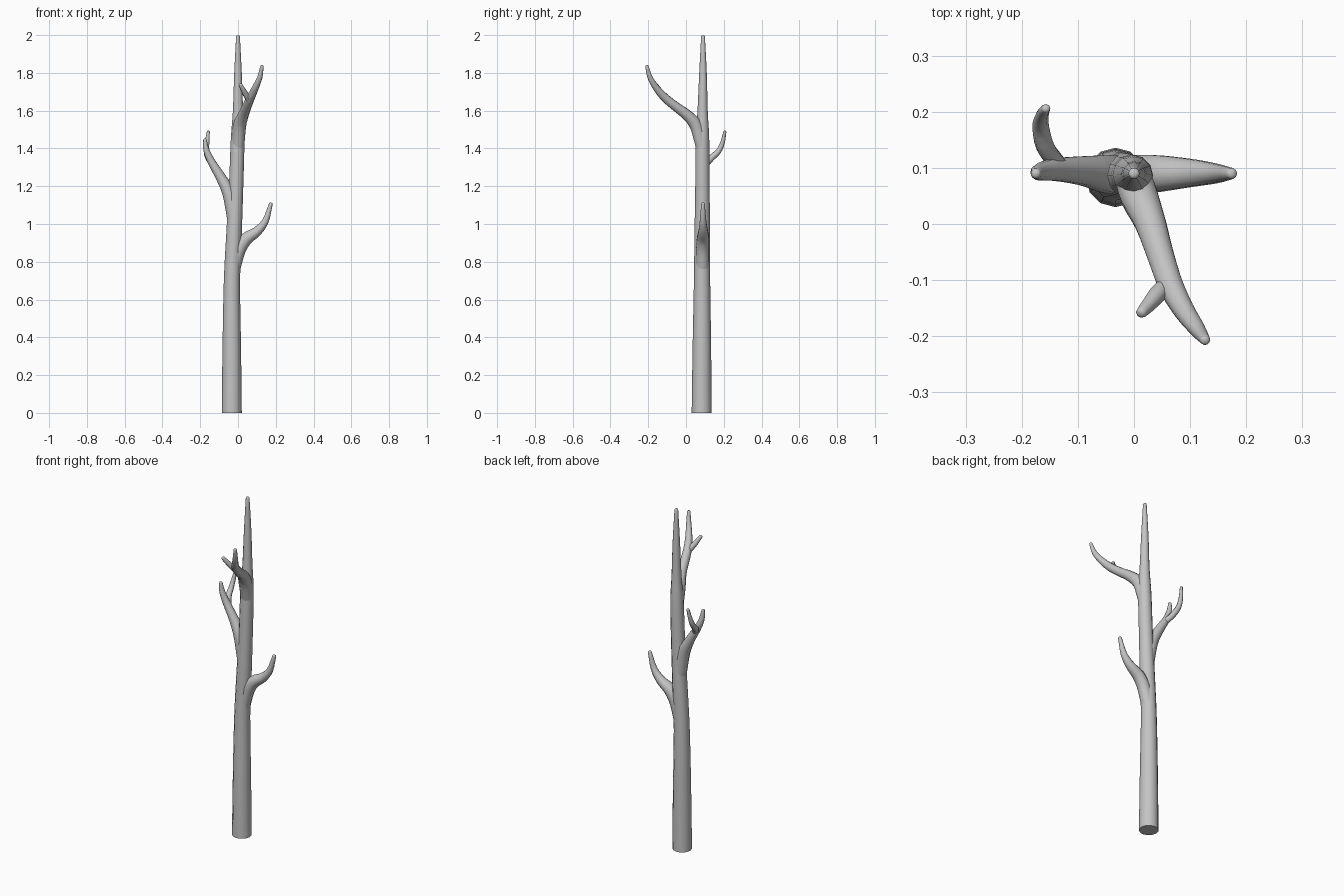
import bpy
import bmesh
from math import cos, sin, tau
from mathutils import Vector

cube = bpy.data.objects.get("Cube")
if cube:
    bpy.data.objects.remove(cube, do_unlink=True)

GREY = (0.55, 0.55, 0.55, 1.0)
bark = bpy.data.materials.new("grey_bark")
bark.use_nodes = True
bark.diffuse_color = GREY
bsdf = bark.node_tree.nodes["Principled BSDF"]
bsdf.inputs["Base Color"].default_value = GREY
bsdf.inputs["Roughness"].default_value = 0.8


def spline(points, steps):
    """Smooth path through (x, y, z, radius) points."""
    pts = [Vector(p) for p in points]
    pts = [pts[0] * 2 - pts[1]] + pts + [pts[-1] * 2 - pts[-2]]
    path = []
    for a, b, c, d in zip(pts, pts[1:], pts[2:], pts[3:]):
        for i in range(steps):
            t = i / steps
            path.append(0.5 * (2 * b + (c - a) * t + (2 * a - 5 * b + 4 * c - d) * t ** 2
                               + (3 * b - a - 3 * c + d) * t ** 3))
    return path + [pts[-2]]


def limb(name, points, sides=10, steps=3):
    """Tapered tube with a rounded tip."""
    path = spline(points, steps)
    # Shrinking rings that round off the tip
    end, before = path[-1], path[-2]
    way = (end.xyz - before.xyz).normalized()
    for along, scale in ((0.35, 0.85), (0.6, 0.45)):
        centre = end.xyz + way * end.w * along
        path.append(Vector((*centre, end.w * scale)))

    bm = bmesh.new()
    rings = []
    side = Vector((1, 0, 0))
    for i, p in enumerate(path):
        nxt, prv = path[min(i + 1, len(path) - 1)], path[max(i - 1, 0)]
        axis = (nxt.xyz - prv.xyz).normalized()
        side = (side - axis * side.dot(axis)).normalized()
        up = axis.cross(side)
        rings.append([bm.verts.new(p.xyz + p.w * (side * cos(tau * k / sides)
                                                  + up * sin(tau * k / sides)))
                      for k in range(sides)])
    for low, high in zip(rings, rings[1:]):
        for k in range(sides):
            n = (k + 1) % sides
            bm.faces.new((low[k], low[n], high[n], high[k]))
    bm.faces.new(rings[0][::-1])
    bm.faces.new(rings[-1])

    mesh = bpy.data.meshes.new(name)
    bm.to_mesh(mesh)
    bm.free()
    mesh.materials.append(bark)
    obj = bpy.data.objects.new(name, mesh)
    bpy.context.collection.objects.link(obj)
    bpy.ops.object.select_all(action="DESELECT")
    obj.select_set(True)
    bpy.context.view_layer.objects.active = obj
    bpy.ops.object.shade_smooth_by_angle(angle=0.9)
    return obj


# Trunk, straight first step keeps the foot flat on the ground
limb("trunk", [
    (-0.033, 0.083, 0, 0.053), (-0.033, 0.084, 0.35, 0.049), (-0.032, 0.085, 0.7, 0.043),
    (-0.021, 0.086, 0.95, 0.041), (-0.01, 0.087, 1.2, 0.038), (-0.002, 0.087, 1.45, 0.036),
    (0, 0.088, 1.6, 0.027), (0, 0.09, 1.8, 0.02), (0, 0.09, 1.993, 0.01)], sides=12)

# Low branch on the left
limb("low_branch", [
    (-0.022, 0.087, 0.77, 0.036), (0.004, 0.088, 0.86, 0.036), (0.042, 0.09, 0.92, 0.034),
    (0.1, 0.091, 0.96, 0.026), (0.145, 0.09, 1.015, 0.018), (0.174, 0.09, 1.107, 0.01)])

# Middle branch on the right, with a twig to the back
limb("middle_branch", [
    (-0.022, 0.087, 1.03, 0.036), (-0.047, 0.089, 1.16, 0.035), (-0.09, 0.095, 1.245, 0.027),
    (-0.138, 0.097, 1.325, 0.021), (-0.167, 0.093, 1.39, 0.016), (-0.175, 0.09, 1.447, 0.009)])
limb("middle_twig", [
    (-0.13, 0.1, 1.31, 0.016), (-0.157, 0.135, 1.35, 0.017), (-0.166, 0.172, 1.385, 0.015),
    (-0.164, 0.193, 1.43, 0.012), (-0.157, 0.206, 1.489, 0.008)], sides=8)

# High branch to the front, with a twig on its inner side
limb("high_branch", [
    (0, 0.083, 1.41, 0.033), (0.008, 0.053, 1.52, 0.035), (0.028, 0.005, 1.577, 0.029),
    (0.047, -0.055, 1.622, 0.025), (0.066, -0.11, 1.667, 0.023), (0.09, -0.155, 1.717, 0.019),
    (0.115, -0.19, 1.775, 0.014), (0.127, -0.207, 1.835, 0.009)])
limb("high_twig", [
    (0.062, -0.105, 1.65, 0.015), (0.042, -0.125, 1.685, 0.016),
    (0.025, -0.145, 1.715, 0.013), (0.013, -0.158, 1.737, 0.01)], sides=8)
